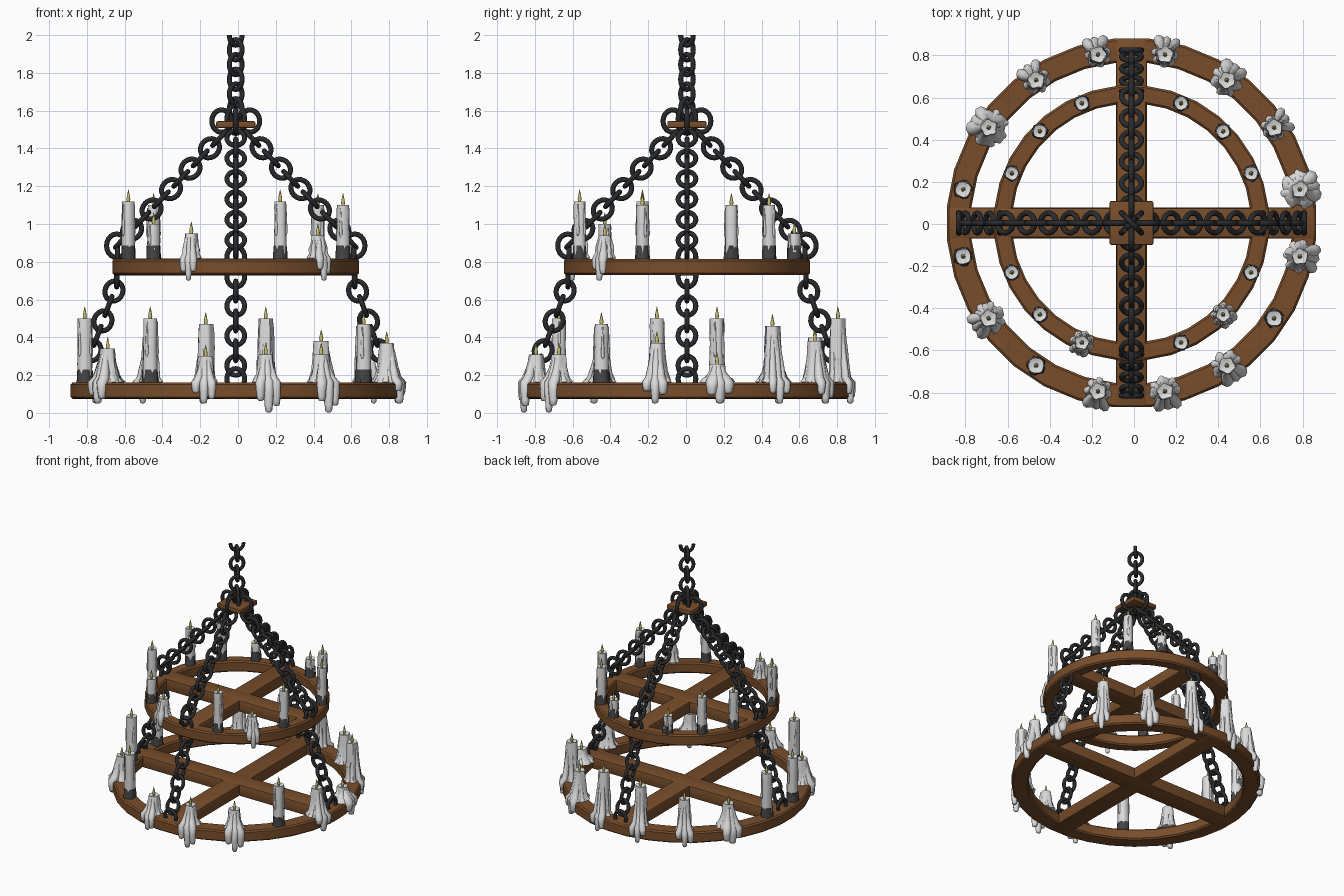
import bpy, bmesh, math, random
from math import sin, cos, pi, radians
from mathutils import Vector, Matrix

random.seed(4)
if "Cube" in bpy.data.objects:
    bpy.data.objects.remove(bpy.data.objects["Cube"])

CENTER = Vector((-0.012, 0.005, 0))


def material(name, rgb):
    m = bpy.data.materials.new(name)
    m.use_nodes = True
    m.diffuse_color = (*rgb, 1)
    m.node_tree.nodes["Principled BSDF"].inputs["Base Color"].default_value = (*rgb, 1)
    return m


WOOD = material("brown wood", (0.19, 0.076, 0.024))
IRON = material("black iron", (0.022, 0.023, 0.026))
WAX = material("white wax", (0.72, 0.72, 0.72))
CUP = material("dark grey cup", (0.06, 0.06, 0.063))
FLAME = material("yellow flame", (0.6, 0.55, 0.16))


def finish(bm, name, mats, angle=40, matrix=None):
    bmesh.ops.recalc_face_normals(bm, faces=bm.faces)
    mesh = bpy.data.meshes.new(name)
    bm.to_mesh(mesh)
    bm.free()
    for m in mats:
        mesh.materials.append(m)
    for p in mesh.polygons:
        p.use_smooth = True
    mesh.set_sharp_from_angle(angle=radians(angle))
    ob = bpy.data.objects.new(name, mesh)
    bpy.context.scene.collection.objects.link(ob)
    ob.matrix_world = Matrix.Translation(CENTER) @ (matrix or Matrix())
    return ob


def bridge(bm, a, b, mat=0):
    n = len(a)
    for i in range(n):
        bm.faces.new((a[i], a[(i + 1) % n], b[(i + 1) % n], b[i])).material_index = mat


# Wooden hoops, cross beams and top plate
def hoop(name, outer, inner, z0, z1, sides=32):
    bm = bmesh.new()
    c = 0.01
    profile = [(outer - c, z0), (outer, z0 + c), (outer, z1 - c), (outer - c, z1),
               (inner + c, z1), (inner, z1 - c), (inner, z0 + c), (inner + c, z0)]
    grow = 1 / cos(pi / sides)
    loops = []
    for i in range(sides):
        a = 2 * pi * (i + 0.5) / sides
        loops.append([bm.verts.new((r * grow * cos(a), r * grow * sin(a), z)) for r, z in profile])
    for i in range(sides):
        bridge(bm, loops[i], loops[(i + 1) % sides])
    finish(bm, name, [WOOD], 30)


def board(name, size, z):
    bm = bmesh.new()
    bmesh.ops.create_cube(bm, size=1)
    bmesh.ops.scale(bm, vec=size, verts=bm.verts)
    bmesh.ops.bevel(bm, geom=bm.edges[:], offset=0.008, segments=2, affect="EDGES", profile=0.5)
    finish(bm, name, [WOOD], 30, Matrix.Translation((0, 0, z)))


for tier, outer, inner, z0, z1, width in (("lower", 0.875, 0.76, 0.075, 0.16, 0.147),
                                          ("upper", 0.652, 0.565, 0.73, 0.815, 0.14)):
    hoop(tier + "_hoop", outer, inner, z0, z1)
    mid, length, tall = (z0 + z1) / 2, 2 * outer - 0.012, z1 - z0
    board(tier + "_beam_across", (length, width, tall + 0.004), mid)
    board(tier + "_beam_lengthwise", (width, length, tall + 0.002), mid)
board("top_plate", (0.208, 0.208, 0.035), 1.527)


# Chains: each link is a slightly long ring
def link(bm, pos, along, side, scale=1.0, major=0.047, minor=0.0135):
    along = along.normalized()
    side = (side - side.dot(along) * along).normalized()
    normal = along.cross(side)
    loops = []
    for i in range(20):
        a = 2 * pi * i / 20
        out = cos(a) * side + sin(a) * along
        hub = pos + scale * major * (cos(a) * side + 1.15 * sin(a) * along)
        loops.append([bm.verts.new(hub + minor * (cos(b) * out + sin(b) * normal))
                      for b in (2 * pi * j / 8 for j in range(8))])
    for i in range(20):
        bridge(bm, loops[i], loops[(i + 1) % 20])


def chain(bm, start, end, side, pitch=0.078):
    start, end = Vector(start), Vector(end)
    step = end - start
    n = round(step.length / pitch)
    sides = (side, step.normalized().cross(side))
    for i in range(n + 1):
        link(bm, start + step * i / n, step, sides[i % 2])


UP, TANGENT, OUT = Vector((0, 0, 1)), Vector((0, 1, 0)), Vector((1, 0, 0))
for i, name in enumerate(("left", "back", "right", "front")):
    bm = bmesh.new()
    link(bm, Vector((0.075, 0, 1.545)), UP, OUT, 1.1)
    chain(bm, (0.085, 0, 1.455), (0.6, 0, 0.915), TANGENT)
    link(bm, Vector((0.63, 0, 0.885)), UP, OUT, 1.15)
    link(bm, Vector((0.625, 0, 0.825)), UP, TANGENT)
    link(bm, Vector((0.63, 0, 0.72)), UP, TANGENT)
    chain(bm, (0.645, 0, 0.645), (0.79, 0, 0.25), OUT)
    link(bm, Vector((0.82, 0, 0.18)), UP, TANGENT)
    finish(bm, name + "_chain", [IRON], 60, Matrix.Rotation(i * pi / 2, 4, "Z"))

# Hanging chain, turned diagonally, ending in an open half link
bm = bmesh.new()
diagonals = (Vector((1, 1, 0)), Vector((1, -1, 0)))
for k in range(6):
    link(bm, Vector((0, 0, 2 - 0.078 * k)), UP, diagonals[k % 2])
for d in diagonals:
    link(bm, Vector((0, 0, 1.555)), UP, d, 1.4)
bmesh.ops.bisect_plane(bm, geom=bm.verts[:] + bm.edges[:] + bm.faces[:],
                       plane_co=(0, 0, 2), plane_no=(0, 0, 1), clear_outer=True)
bmesh.ops.holes_fill(bm, edges=[e for e in bm.edges if e.is_boundary], sides=0)
finish(bm, "hanging_chain", [IRON], 60)


# Candles: stacked rings with a wavy outline
def loft(bm, rings, sides=12, wave=0.0, lobes=5, mat=0):
    phase = random.uniform(0, 2 * pi)
    loops = []
    for x, y, z, r in rings:
        loop = []
        for i in range(sides):
            a = 2 * pi * i / sides
            q = r * (1 + wave * sin(lobes * a + phase) + wave * random.uniform(-0.5, 0.5))
            loop.append(bm.verts.new((x + q * cos(a), y + q * sin(a), z)))
        loops.append(loop)
    for a, b in zip(loops, loops[1:]):
        bridge(bm, a, b, mat)
    for loop in (loops[0], loops[-1]):
        bm.faces.new(loop).material_index = mat


def drip(bm, angle, top, spread, bottom, r):
    c, s = cos(angle), sin(angle)
    path = [(0.028, top, 0.5), (0.036, top * 0.6, 0.8), (spread * 0.65, 0.03, 1.1),
            (spread * 0.95, 0.004, 1.15)]
    if bottom < 0:
        path += [(spread, bottom * 0.4, 1), (spread, bottom * 0.75, 0.85), (spread, bottom * 0.95, 0.7)]
    path.append((spread, bottom, 0.3))
    loft(bm, [(d * c, d * s, z, r * k) for d, z, k in path], 8, 0.08, 2)


def candle(name, angle, radius, floor, top, r, melt, ledge, depth):
    bm = bmesh.new()
    h = top - floor
    if melt:
        # Slumped body with a flared foot and runs over the hoop's edge
        profile = [(0, melt), (0.02, melt * 0.92), (0.3 * h, melt * 0.5 + r * 0.4),
                   (0.6 * h, r * 1.08), (0.85 * h, r), (h, r * 0.92), (h - 0.008, r * 0.4)]
        loft(bm, [(0, 0, z, q) for z, q in profile], 18, 0.1)
        for a in (-0.55, 0.05, 0.6):
            low = -depth if a == 0.05 else -depth * random.uniform(0.4, 0.8)
            drip(bm, a, h * 0.85, (ledge + 0.006) / cos(a), low, 0.27 * melt + 0.007)
        for a in (1.5, 2.3, 3.2, 4.0, 4.8):
            drip(bm, a, h * random.uniform(0.5, 0.9), melt * 0.95, 0.001, 0.016)
    else:
        # Straight candle in a ragged cup
        steps = [(0.02, 0.95), (0.3 * h, 1.0), (0.6 * h, 0.94), (0.9 * h, 0.98), (h, 0.92), (h - 0.008, 0.4)]
        loft(bm, [(0, 0, z, r * k) for z, k in steps], 14, 0.05, 4)
        loft(bm, [(0, 0, z, r * k) for z, k in ((0, 1.12), (0.035, 1.06), (0.07, 1.02))], 14, 0.08, 5, 1)
        for a in range(3):
            t = 2.1 * a + random.random()
            loft(bm, [(r * 0.9 * cos(t), r * 0.9 * sin(t), z, q) for z, q in
                      ((0.4 * h, 0.004), (0.46 * h, 0.01), (0.7 * h, 0.007), (0.95 * h, 0.004))], 6)
    loft(bm, [(0, 0, h + z, q) for z, q in
              ((-0.01, 0.006), (0.012, 0.011), (0.03, 0.008), (0.062, 0.001))], 6, mat=2)
    turn = Matrix.Rotation(angle, 4, "Z")
    finish(bm, name, [WAX, CUP, FLAME], 60, turn @ Matrix.Translation((radius, 0, floor)))


# (top height, melted foot radius) anticlockwise from the left side
lower = [(0.26, 0.085), (0.46, 0.05), (0.38, 0.068), (0.5, 0.05), (0.47, 0.05), (0.4, 0.055),
         (0.34, 0.085), (0.5, 0), (0.5, 0), (0.34, 0.07), (0.5, 0), (0.3, 0.055),
         (0.31, 0.065), (0.31, 0.065), (0.47, 0), (0.37, 0.07)]
for k, (top, melt) in enumerate(lower):
    candle(f"lower_candle_{k + 1}", radians(22.5 * (k + 0.5)), 0.815, 0.16, top, 0.04, melt,
           0.06, 0.158 if melt == 0.065 else 0.11)

upper = [(1.1, 0), (1.1, 0), (0.95, 0), (0.95, 0), (1.1, 0), (1.1, 0),
         (1.12, 0), (1.0, 0), (0.95, 0.045), (1.12, 0), (0.94, 0.045), (1.1, 0)]
for k, (top, melt) in enumerate(upper):
    angle = 90 * (k // 3) + 22.5 * (k % 3 + 1)
    candle(f"upper_candle_{k + 1}", radians(angle), 0.615, 0.815, top, 0.034, melt, 0.037, 0.115)
